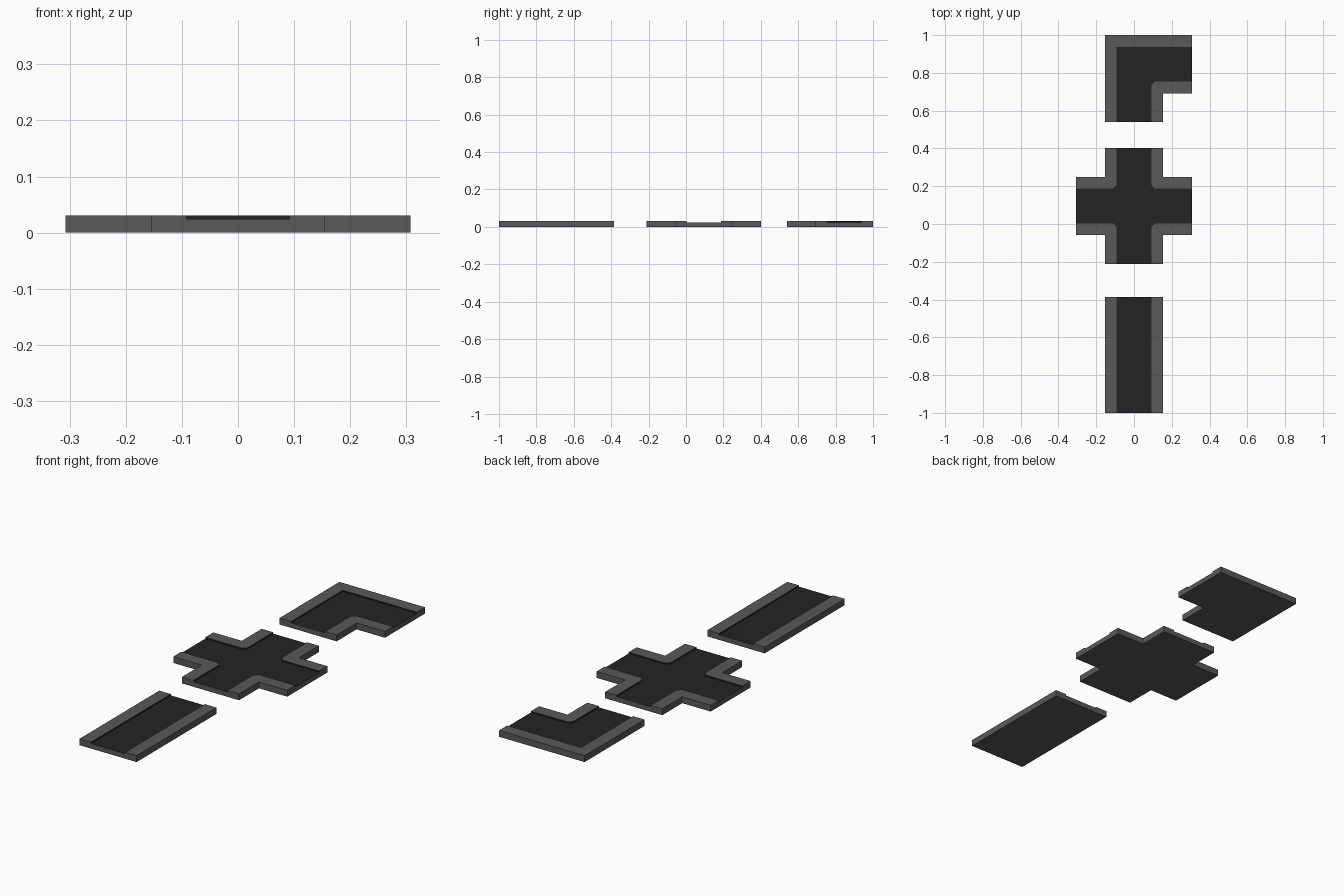
import bpy, bmesh

if "Cube" in bpy.data.objects:
    bpy.data.objects.remove(bpy.data.objects["Cube"])

E, W, R, C = 0.307, 0.154, 0.092, 0.018   # arm reach, tile half width, road half width, corner cut
ROAD_Z, CURB_Z = 0.0245, 0.031


def material(name, rgb):
    m = bpy.data.materials.new(name)
    m.diffuse_color = (*rgb, 1)
    m.use_nodes = True
    m.node_tree.nodes["Principled BSDF"].inputs["Base Color"].default_value = m.diffuse_color
    return m


GRAY = material("curb gray", (0.100, 0.100, 0.100))
DARK = material("asphalt", (0.0175, 0.0175, 0.0175))


def turn(pts, k):
    """Rotate points by k quarter turns."""
    for _ in range(k % 4):
        pts = [(-y, x) for x, y in pts]
    return pts


def tile(name, road, curbs, cy):
    """Slab of road and curb regions, with the curbs raised above the road."""
    bm = bmesh.new()
    verts = {}

    def region(pts):
        vs = []
        for x, y in pts:
            key = (round(x, 4), round(y, 4))
            if key not in verts:
                verts[key] = bm.verts.new((*key, 0))
            vs.append(verts[key])
        return bm.faces.new(vs)

    floor = [region(p) for p in [road] + curbs]
    ext = bmesh.ops.extrude_face_region(bm, geom=floor, use_keep_orig=True)["geom"]
    for v in ext:
        if isinstance(v, bmesh.types.BMVert):
            v.co.z = ROAD_Z
    tops = [f for f in bm.faces if all(v.co.z > 0.01 for v in f.verts)]
    # the asphalt is the one top face that holds every road corner
    road_keys = {(round(x, 4), round(y, 4)) for x, y in road}
    curb_faces = []
    for f in tops:
        if {(round(v.co.x, 4), round(v.co.y, 4)) for v in f.verts} == road_keys:
            f.material_index = 1
        else:
            curb_faces.append(f)
    ext = bmesh.ops.extrude_face_region(bm, geom=curb_faces)["geom"]
    for v in ext:
        if isinstance(v, bmesh.types.BMVert):
            v.co.z = CURB_Z
    bmesh.ops.recalc_face_normals(bm, faces=bm.faces)
    me = bpy.data.meshes.new(name)
    bm.to_mesh(me)
    bm.free()
    me.materials.append(GRAY)
    me.materials.append(DARK)
    ob = bpy.data.objects.new(name, me)
    ob.location.y = cy
    bpy.context.collection.objects.link(ob)


# curb wrapping the inside of a junction, in the +x +y quadrant
inner = [(E, R), (E, W), (W, W), (W, E), (R, E), (R, R + C), (R + C, R)]
inner_edge = [(E, R), (R + C, R), (R, R + C), (R, E)]

# straight road
side = [(R, -E), (W, -E), (W, E), (R, E)]
tile("straight_road", [(-R, -E), (R, -E), (R, E), (-R, E)],
     [side, turn(side, 2)], -1 + E)

# crossroads
cross = [p for k in range(4) for p in turn(inner_edge, k)]
tile("crossroads", cross, [turn(inner, k) for k in range(4)], 0.095)

# corner road, arms towards +x and -y
outer = [(E, W), (-W, W), (-W, -E), (-R, -E), (-R, R), (E, R)]
bend = [(E, R), (-R, R), (-R, -E)] + turn(inner_edge, 3)
tile("corner_road", bend, [outer, turn(inner, 3)], 1 - W)
